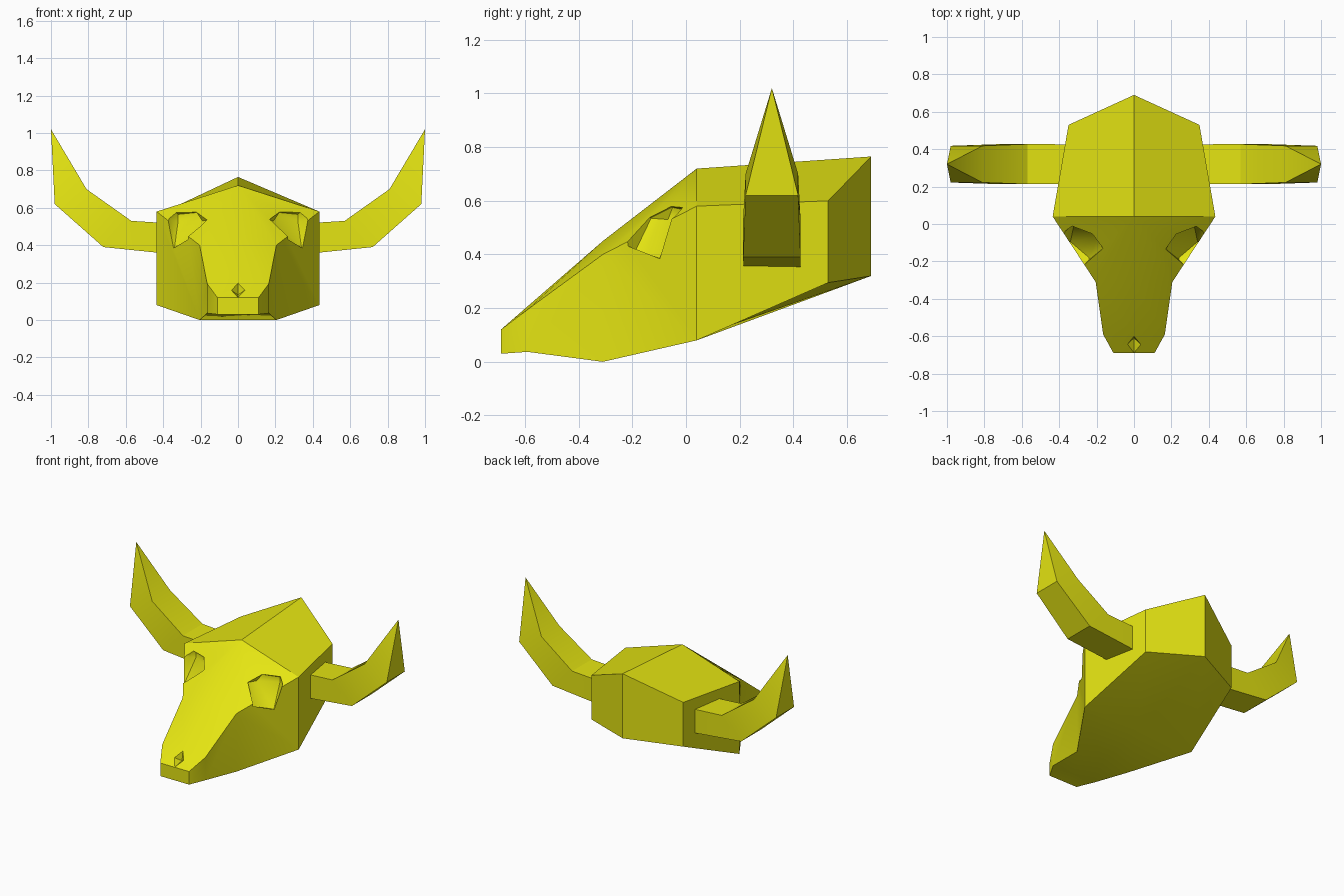
import bpy, bmesh
from mathutils import Vector

if "Cube" in bpy.data.objects:
    bpy.data.objects.remove(bpy.data.objects["Cube"])

bone = bpy.data.materials.new("yellow")
bone.diffuse_color = (0.78, 0.78, 0.006, 1)
bone.use_nodes = True
bone.node_tree.nodes["Principled BSDF"].inputs["Base Color"].default_value = bone.diffuse_color


def make(name, bm):
    bmesh.ops.recalc_face_normals(bm, faces=bm.faces[:])
    mesh = bpy.data.meshes.new(name)
    bm.to_mesh(mesh)
    bm.free()
    mesh.materials.append(bone)
    ob = bpy.data.objects.new(name, mesh)
    bpy.context.collection.objects.link(ob)
    return ob


def loft(bm, rings):
    """Bridge closed rings of equal length, returning their vertices."""
    vs = [[bm.verts.new(p) for p in r] for r in rings]
    n = len(vs[0])
    for a, b in zip(vs, vs[1:]):
        for i in range(n):
            j = (i + 1) % n
            bm.faces.new((a[i], a[j], b[j], b[i]))
    return vs


def hull(name, pts):
    bm = bmesh.new()
    for p in pts:
        bm.verts.new(p)
    res = bmesh.ops.convex_hull(bm, input=bm.verts[:])
    junk = {g for g in res["geom_interior"] + res["geom_unused"]
            if isinstance(g, bmesh.types.BMVert)}
    bmesh.ops.delete(bm, geom=list(junk), context='VERTS')
    ob = make(name, bm)
    ob.hide_render = True
    return ob


def activate(ob):
    bpy.ops.object.select_all(action='DESELECT')
    ob.select_set(True)
    bpy.context.view_layer.objects.active = ob


def cut(ob, cutter):
    activate(ob)
    m = ob.modifiers.new("cut", 'BOOLEAN')
    m.operation, m.solver, m.object = 'DIFFERENCE', 'EXACT', cutter
    bpy.ops.object.modifier_apply(modifier=m.name)
    bpy.data.objects.remove(cutter)


# skull: side y, centre y, half width, bottom centre, bottom side, top side, top centre
sections = [(-.69, -.69, .11, .03, .03, .12, .12),
            (-.59, -.59, .165, .037, .037, .195, .207),
            (-.31, -.31, .205, 0, 0, .40, .45),
            (.04, .04, .435, .092, .08, .58, .72),
            (.53, .69, .35, .32, .295, .60, .765)]
bm = bmesh.new()
rings = loft(bm, [[(0, yc, bc), (w, ys, bs), (w, ys, ts),
                   (0, yc, tc), (-w, ys, ts), (-w, ys, bs)]
                  for ys, yc, w, bc, bs, ts, tc in sections])
bm.faces.new(rings[0])
back = rings[-1]
bm.faces.new(back[0:4])
bm.faces.new((back[3], back[4], back[5], back[0]))
skull = make("skull", bm)

# eye sockets: sloping floor, wider mouth, swept outwards
floor = [(.32, 0, .53), (.19, -.067, .53), (.34, -.095, .385), (.24, -.18, .41)]
mouth = [(.165, -.13, .535), (.22, -.05, .575), (.32, 0, .565),
         (.35, -.02, .53), (.345, -.098, .385), (.24, -.19, .41)]
sweep = Vector((.25, -.25, .2))
socket = floor + mouth + [Vector(p) + sweep for p in mouth]
for s in (1, -1):
    cut(skull, hull("socket_cutter", [(p[0] * s, p[1], p[2]) for p in socket]))

# nose notch: diamond pit
diamond = [(0, -.6, .199), (.037, -.645, .16), (-.037, -.645, .16), (0, -.689, .121)]
out = Vector((0, -.05, .06))
cut(skull, hull("nose_cutter", diamond + [(0, -.61, .135)]
                + [Vector(p) + out for p in diamond]))

# horns: rectangular section swept up to a point
profile = [((.33, .515), (.33, .35), .106),
           ((.57, .53), (.72, .39), .107),
           ((.81, .70), (.98, .62), .098)]
parts = [skull]
for s, side in ((1, "right"), (-1, "left")):
    bm = bmesh.new()
    rings = loft(bm, [[(s * a[0], .32 - h, a[1]), (s * a[0], .32 + h, a[1]),
                       (s * b[0], .32 + h, b[1]), (s * b[0], .32 - h, b[1])]
                      for a, b, h in profile])
    bm.faces.new(rings[0])
    tip = bm.verts.new((s, .32, 1.02))
    for i in range(4):
        bm.faces.new((rings[-1][i], rings[-1][(i + 1) % 4], tip))
    parts.append(make(side + "_horn", bm))

for ob in parts:
    activate(ob)
    bpy.ops.object.shade_smooth_by_angle(angle=0.55)
